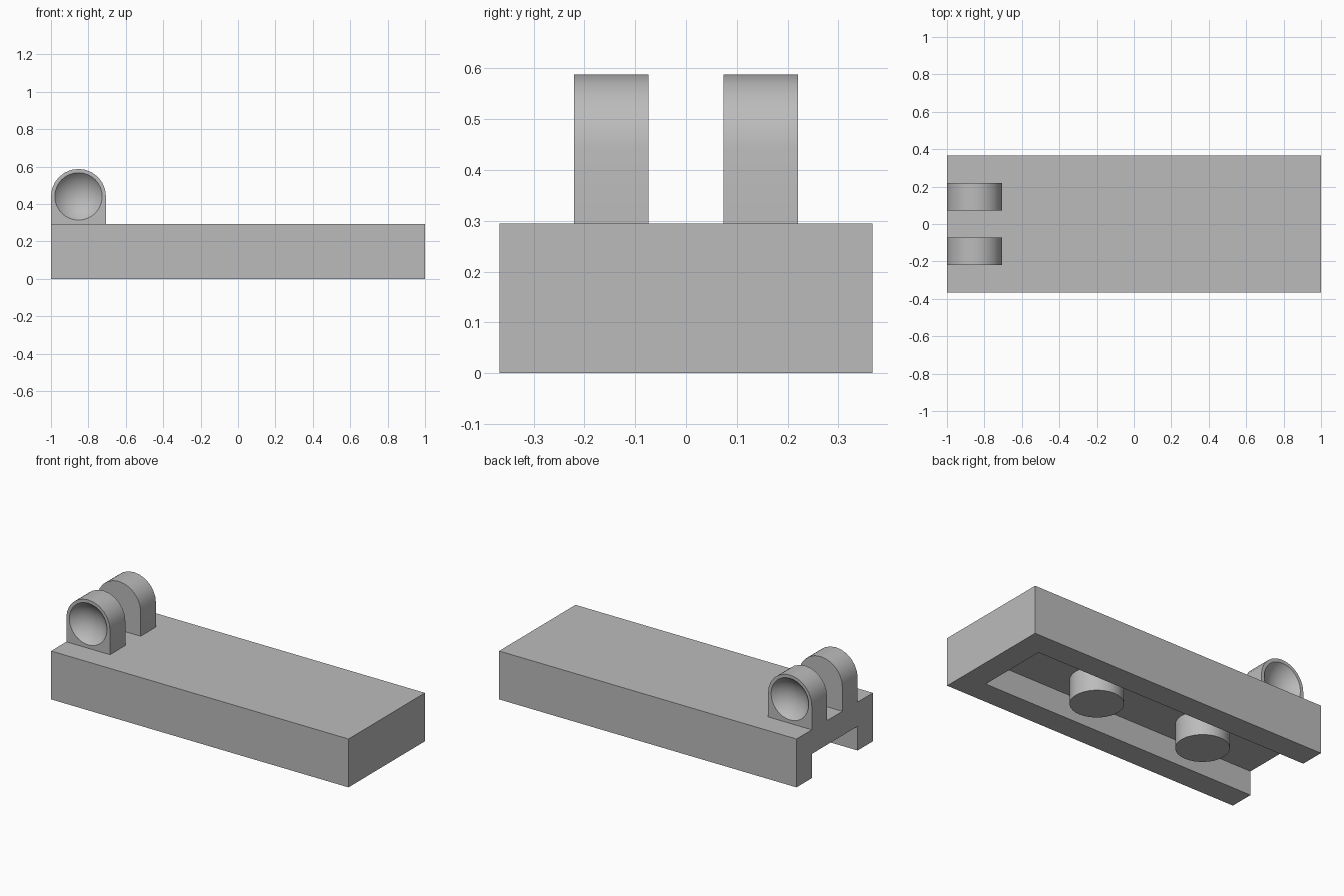
import bpy, bmesh, math
from mathutils import Matrix, Vector

if "Cube" in bpy.data.objects:
    bpy.data.objects.remove(bpy.data.objects["Cube"])

U = 0.147            # base module: wall, lug and peg radius
HALF_W = 0.367       # half width of the plate
TOP = 0.294          # top of the plate

grey = bpy.data.materials.new("light grey")
grey.diffuse_color = (0.5, 0.5, 0.5, 1)
grey.use_nodes = True
grey.node_tree.nodes["Principled BSDF"].inputs["Base Color"].default_value = grey.diffuse_color


def make(name, bm):
    bmesh.ops.recalc_face_normals(bm, faces=bm.faces[:])
    me = bpy.data.meshes.new(name)
    bm.to_mesh(me)
    bm.free()
    me.materials.append(grey)
    ob = bpy.data.objects.new(name, me)
    bpy.context.collection.objects.link(ob)
    return ob


def box(name, lo, hi):
    lo, hi = Vector(lo), Vector(hi)
    bm = bmesh.new()
    bmesh.ops.create_cube(bm, size=1, matrix=Matrix.Translation((lo + hi) / 2)
                          @ Matrix.Diagonal((*(hi - lo), 1)))
    return make(name, bm)


def activate(ob):
    bpy.ops.object.select_all(action='DESELECT')
    ob.select_set(True)
    bpy.context.view_layer.objects.active = ob


def cut(ob, cutter):
    mod = ob.modifiers.new("cut", 'BOOLEAN')
    mod.operation = 'DIFFERENCE'
    mod.solver = 'EXACT'
    mod.object = cutter
    activate(ob)
    bpy.ops.object.modifier_apply(modifier=mod.name)
    bpy.data.objects.remove(cutter)


def smooth(ob):
    activate(ob)
    bpy.ops.object.shade_smooth_by_angle(angle=math.radians(30))


# Plate with an underside channel that is open at the -x end
plate = box("plate", (-1, -HALF_W, 0), (1, HALF_W, TOP))
cut(plate, box("channel_cutter", (-1.2, -HALF_W + U, -0.2), (1 - U, HALF_W - U, U)))

# Two round pegs under the plate
for i, x in enumerate((0.26, -0.48)):
    bm = bmesh.new()
    bmesh.ops.create_cone(bm, cap_ends=True, segments=32, radius1=U, radius2=U,
                          depth=U, matrix=Matrix.Translation((x, 0, U / 2)))
    smooth(make(f"peg_{i + 1}", bm))

# Two arched lugs, each with a shallow round dish on its outer face
CX, CZ = -1 + U, TOP + U
DISH_R, DISH_D = 0.127, 0.06
SPHERE_R = (DISH_R ** 2 + DISH_D ** 2) / (2 * DISH_D)
for side, name in ((-1, "front_lug"), (1, "back_lug")):
    y_in, y_out = side * U / 2, side * U * 1.5
    outline = [(CX - U, TOP), (CX + U, TOP)]
    outline += [(CX + U * math.cos(math.pi * k / 12), CZ + U * math.sin(math.pi * k / 12))
                for k in range(13)]
    bm = bmesh.new()
    face = bm.faces.new([bm.verts.new((x, y_in, z)) for x, z in outline])
    ext = bmesh.ops.extrude_face_region(bm, geom=[face], use_keep_orig=True)
    verts = [g for g in ext["geom"] if isinstance(g, bmesh.types.BMVert)]
    bmesh.ops.translate(bm, verts=verts, vec=(0, y_out - y_in, 0))
    lug = make(name, bm)

    bm = bmesh.new()
    y_c = y_out + side * (SPHERE_R - DISH_D)
    bmesh.ops.create_uvsphere(bm, u_segments=32, v_segments=24, radius=SPHERE_R,
                              matrix=Matrix.Translation((CX, y_c, CZ))
                              @ Matrix.Rotation(math.pi / 2, 4, 'X'))
    cut(lug, make("dish_cutter", bm))
    smooth(lug)
